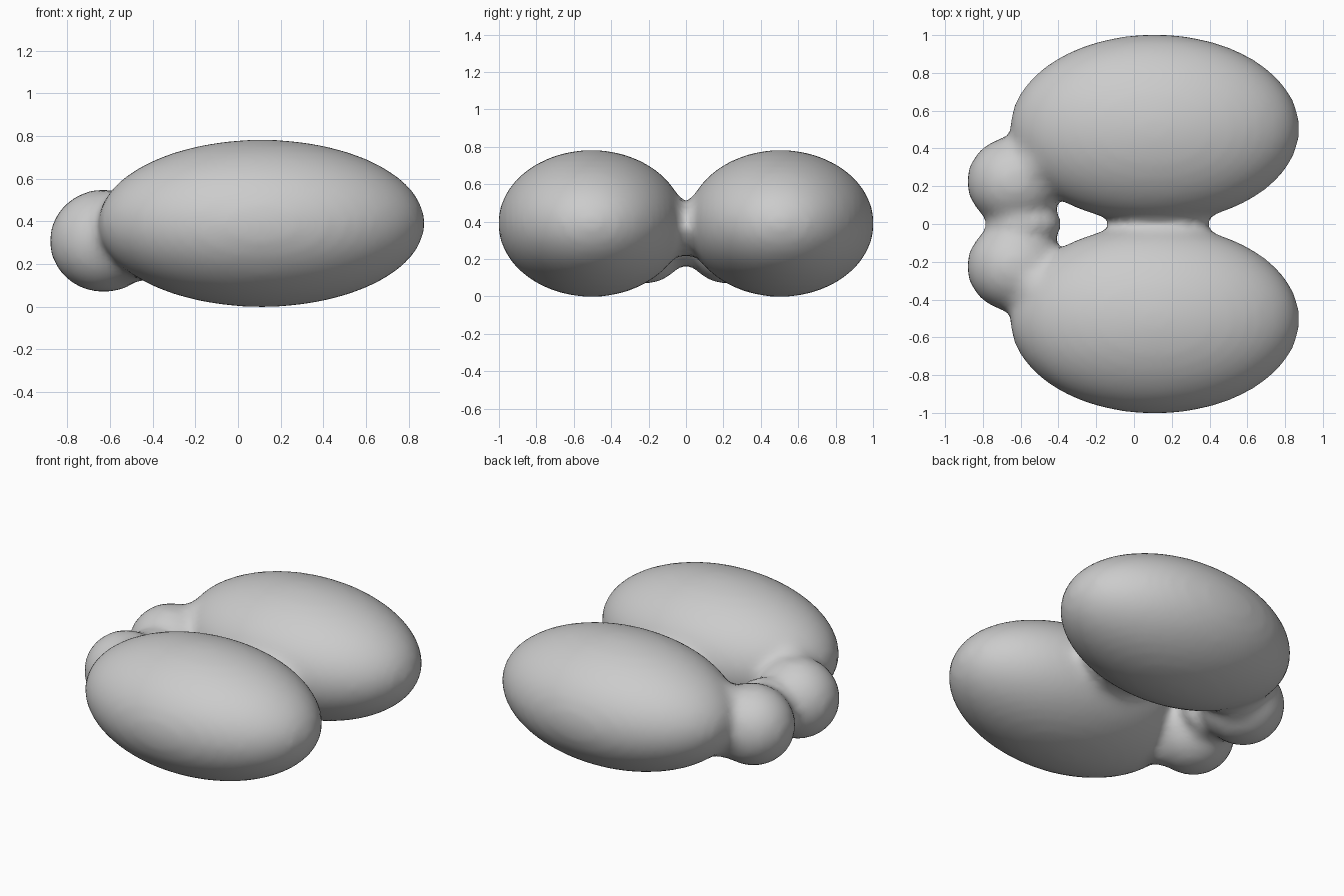
import bpy
import bmesh
from mathutils import Matrix, Vector

cube = bpy.data.objects.get("Cube")
if cube:
    bpy.data.objects.remove(cube, do_unlink=True)

# One light grey material
grey = bpy.data.materials.new("light_grey")
grey.use_nodes = True
colour = (0.6, 0.6, 0.6, 1)
grey.diffuse_color = colour
grey.node_tree.nodes["Principled BSDF"].inputs["Base Color"].default_value = colour

bm = bmesh.new()


def ellipsoid(centre, radii):
    matrix = Matrix.Translation(Vector(centre)) @ Matrix.Diagonal((*radii, 1))
    bmesh.ops.create_icosphere(bm, subdivisions=4, radius=1, matrix=matrix)


for side in (-1, 1):
    # Large egg-shaped lobe
    ellipsoid((0.11, side * 0.505, 0.39), (0.768, 0.5, 0.393))
    # Small round lobe at the right end
    ellipsoid((-0.63, side * 0.225, 0.308), (0.255, 0.24, 0.243))
    # Fillet where the small lobe meets the large one
    ellipsoid((-0.5, side * 0.33, 0.34), (0.19, 0.17, 0.23))

# Necks joining the two halves
ellipsoid((0.13, 0, 0.36), (0.26, 0.07, 0.15))
ellipsoid((-0.58, 0, 0.33), (0.2, 0.1, 0.17))

mesh = bpy.data.meshes.new("fused_lobes")
bm.to_mesh(mesh)
bm.free()
mesh.materials.append(grey)
body = bpy.data.objects.new("fused_lobes", mesh)
bpy.context.collection.objects.link(body)

# Fuse the lobes into one skin and soften the creases
remesh = body.modifiers.new("fuse", "REMESH")
remesh.mode = "VOXEL"
remesh.voxel_size = 0.03
remesh.use_smooth_shade = True
soften = body.modifiers.new("soften", "SMOOTH")
soften.factor = 0.5
soften.iterations = 8
for face in mesh.polygons:
    face.use_smooth = True
